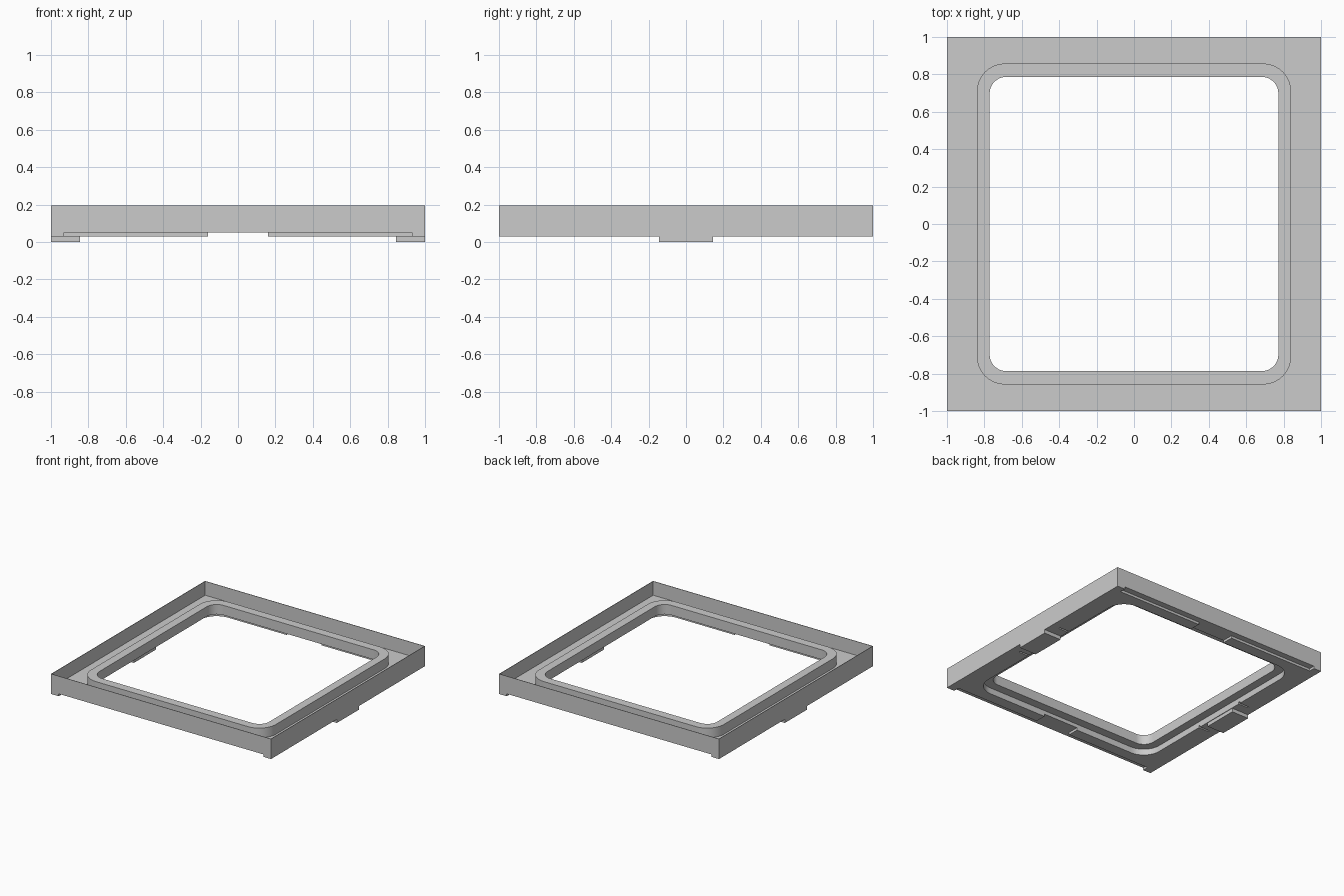
import bpy, bmesh, math

if "Cube" in bpy.data.objects:
    bpy.data.objects.remove(bpy.data.objects["Cube"])

FLOOR, UNDER, RIM = 0.08, 0.03, 0.195   # tray floor top, underside, wall top


def prism(name, pts, z0, z1):
    """Extrude a closed 2D outline between two heights."""
    bm = bmesh.new()
    face = bm.faces.new([bm.verts.new((x, y, z0)) for x, y in pts])
    ext = bmesh.ops.extrude_face_region(bm, geom=[face])
    for v in ext["geom"]:
        if isinstance(v, bmesh.types.BMVert):
            v.co.z = z1
    bmesh.ops.recalc_face_normals(bm, faces=bm.faces)
    me = bpy.data.meshes.new(name)
    bm.to_mesh(me)
    bm.free()
    ob = bpy.data.objects.new(name, me)
    bpy.context.collection.objects.link(ob)
    return ob


def box(name, x0, x1, y0, y1, z0, z1):
    return prism(name, [(x0, y0), (x1, y0), (x1, y1), (x0, y1)], z0, z1)


def rounded(hx, hy, r, n=10):
    """Rounded rectangle outline."""
    pts = []
    for k, (sx, sy) in enumerate([(1, 1), (-1, 1), (-1, -1), (1, -1)]):
        for i in range(n + 1):
            a = math.pi / 2 * (k + i / n)
            pts.append((sx * (hx - r) + r * math.cos(a), sy * (hy - r) + r * math.sin(a)))
    return pts


def cut(ob, cutter):
    m = ob.modifiers.new("cut", 'BOOLEAN')
    m.operation, m.solver, m.object = 'DIFFERENCE', 'EXACT', cutter
    bpy.context.view_layer.objects.active = ob
    bpy.ops.object.modifier_apply(modifier=m.name)
    bpy.data.objects.remove(cutter)


def span(s, a, b):
    return sorted((s * a, s * b))


# Square tray: thin outer wall and a floor with a large rounded opening
tray = box("tray", -1, 1, -1, 1, UNDER, RIM)
cut(tray, box("cutter", -0.996, 0.996, -0.996, 0.996, FLOOR, 0.3))
cut(tray, prism("cutter", rounded(0.84, 0.858, 0.15), -0.1, 0.3))

for s in (-1, 1):
    # Shallow T-shaped relief under the front and back edges
    t = [(-0.93, 1.1), (-0.93, 0.95), (-0.16, 0.95), (-0.16, 0.8),
         (0.16, 0.8), (0.16, 0.95), (0.93, 0.95), (0.93, 1.1)]
    cut(tray, prism("cutter", [(x, s * y) for x, y in t], -0.1, 0.05))
    # Narrow slots beside each foot
    for q in (-1, 1):
        cut(tray, box("cutter", *span(s, 0.8, 0.93), *span(q, 0.226, 0.24), -0.1, 0.045))
    # Feet under the left and right edges
    box("foot_right" if s > 0 else "foot_left", *span(s, 0.845, 1), -0.145, 0.145, 0, UNDER)

# Raised lip around the opening
lip = prism("opening_lip", rounded(0.84, 0.858, 0.15), FLOOR, 0.16)
cut(lip, prism("cutter", rounded(0.772, 0.787, 0.09), -0.1, 0.3))

for ob in (tray, lip):
    bpy.ops.object.select_all(action='DESELECT')
    ob.select_set(True)
    bpy.context.view_layer.objects.active = ob
    bpy.ops.object.shade_smooth_by_angle(angle=math.radians(30))
